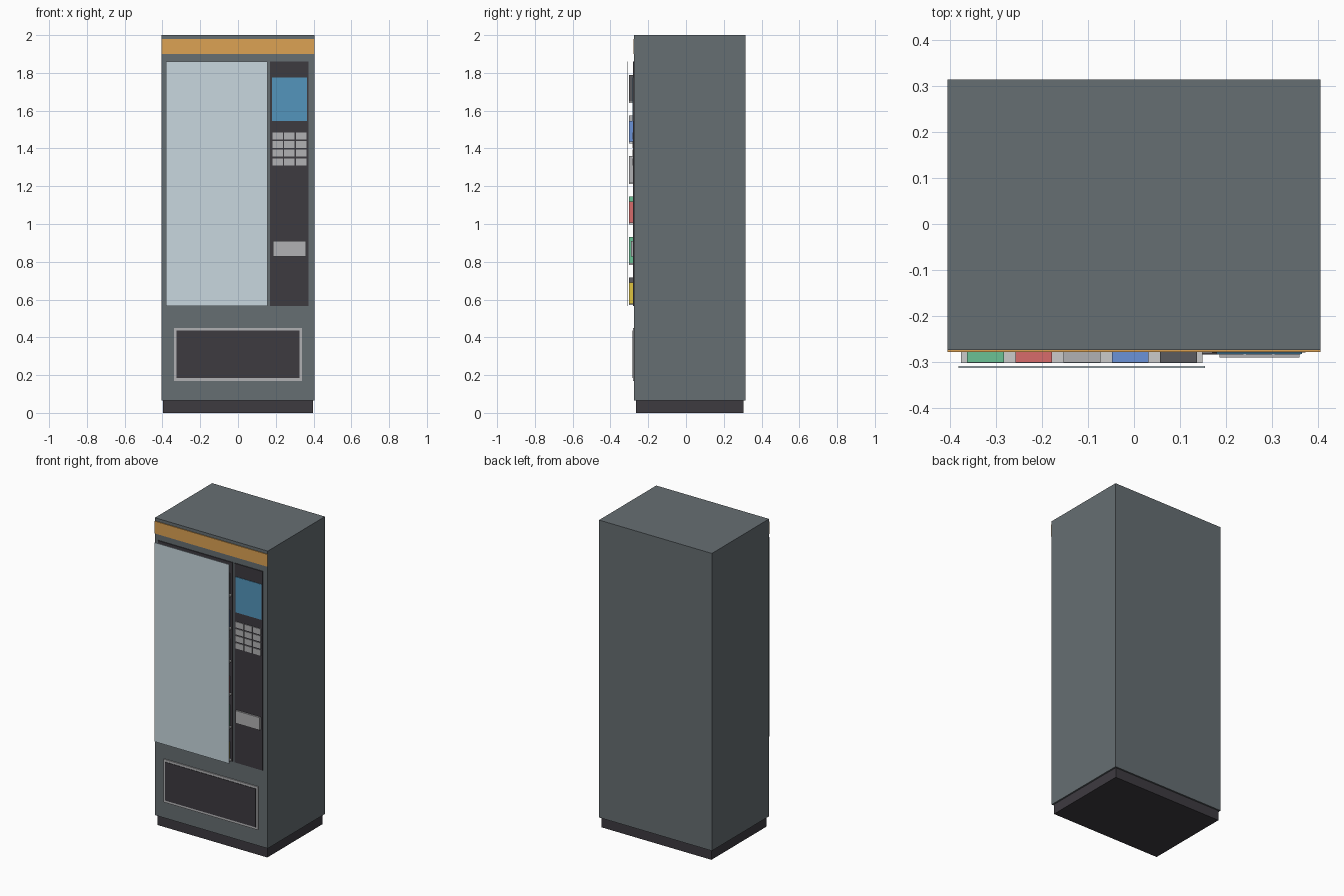
import bpy

if "Cube" in bpy.data.objects:
    bpy.data.objects.remove(bpy.data.objects["Cube"])

# Display colours, converted to linear when the materials are made
PALETTE = {
    "body": (0.40, 0.43, 0.445), "dark": (0.25, 0.24, 0.26), "metal": (0.69, 0.69, 0.70),
    "orange": (0.86, 0.63, 0.33), "glass": (0.78, 0.84, 0.87), "screen": (0.33, 0.58, 0.73),
    "yellow": (0.87, 0.76, 0.26), "green": (0.42, 0.75, 0.58), "red": (0.84, 0.42, 0.42),
    "blue": (0.42, 0.57, 0.84), "charcoal": (0.36, 0.36, 0.37), "shelf": (0.80, 0.80, 0.81),
}
MATS = {}
for key, rgb in PALETTE.items():
    MATS[key] = bpy.data.materials.new(key)
    MATS[key].diffuse_color = (*(c ** 2.2 for c in rgb), 1)


def box(name, x, y, z, mat):
    """Box from (min, max) ranges on each axis."""
    bpy.ops.mesh.primitive_cube_add(size=1, location=[sum(r) / 2 for r in (x, y, z)])
    ob = bpy.context.object
    ob.name = name
    ob.scale = [r[1] - r[0] for r in (x, y, z)]
    bpy.ops.object.transform_apply(location=False, rotation=False, scale=True)
    ob.data.materials.append(MATS[mat])
    return ob


FRONT = -0.274


def plate(name, x, z, front, mat, back=FRONT):
    """Box standing out from the cabinet's front face."""
    return box(name, x, (front, back), z, mat)


# Cabinet and plinth
box("cabinet", (-0.406, 0.406), (FRONT, 0.314), (0.065, 2.0), "body")
box("plinth", (-0.396, 0.396), (-0.264, 0.304), (0, 0.065), "dark")
plate("header_band", (-0.406, 0.406), (1.90, 1.98), -0.279, "orange")

# Display window: backing, shelves with goods, glass
plate("window_backing", (-0.382, 0.156), (0.565, 1.86), -0.279, "dark")
GOODS = ["yellow", "green", "red", "metal", "blue", "charcoal"]
for row in range(6):
    z = 0.580 + row * 0.214
    plate("shelf", (-0.376, 0.149), (z - 0.01, z), -0.302, "shelf")
    for col in range(5):
        x = -0.323 + col * 0.105
        height = 0.138 if (row + col) % 2 else 0.11
        plate("packet", (x - 0.04, x + 0.04), (z, z + height), -0.301,
              GOODS[(row + col + 2) % 6])
plate("window_glass", (-0.382, 0.155), (0.565, 1.86), -0.3135, "glass", -0.3085)

# Control panel: screen, keypad, coin slot
plate("control_panel", (0.17, 0.373), (0.565, 1.86), -0.280, "dark")
plate("screen", (0.18, 0.366), (1.545, 1.776), -0.283, "screen")
for row in range(4):
    for col in range(3):
        x, z = 0.210 + col * 0.062, 1.329 + row * 0.0457
        plate("key", (x - 0.028, x + 0.028), (z - 0.0185, z + 0.0185), -0.284, "metal")
plate("coin_slot", (0.186, 0.36), (0.828, 0.910), -0.291, "metal")

# Collection hatch
plate("hatch_frame", (-0.339, 0.339), (0.17, 0.45), -0.281, "metal")
plate("hatch_flap", (-0.326, 0.326), (0.185, 0.435), -0.284, "dark")

for m in bpy.data.materials:
    if m.users and not m.is_grease_pencil:
        m.use_nodes = True
        m.node_tree.nodes["Principled BSDF"].inputs["Base Color"].default_value = m.diffuse_color
